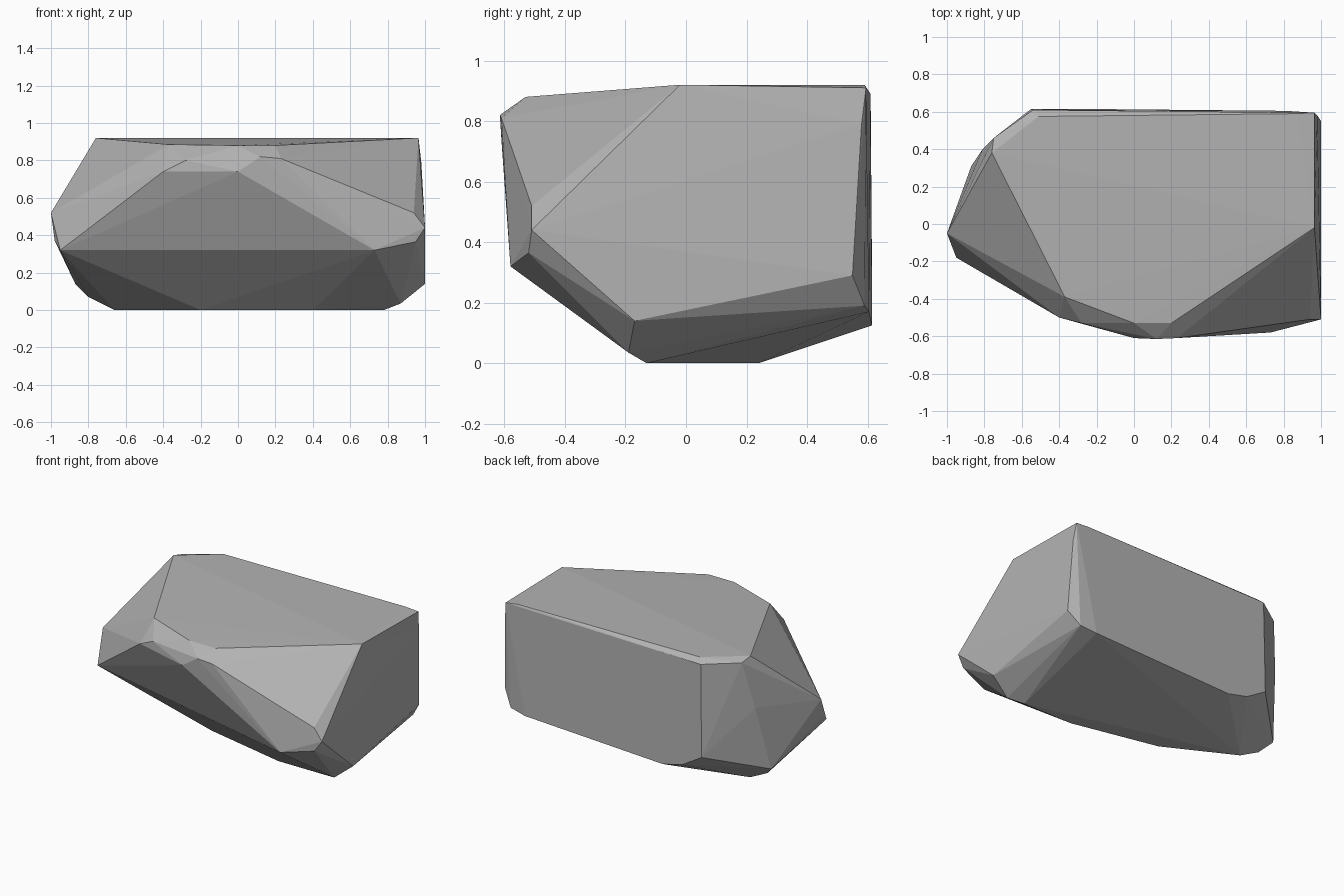
import bpy
import bmesh

# Remove the default cube if present
default_cube = bpy.data.objects.get("Cube")
if default_cube:
    bpy.data.objects.remove(default_cube, do_unlink=True)


def make_material(name, colour):
    material = bpy.data.materials.new(name)
    material.use_nodes = True
    material.diffuse_color = colour
    for node in material.node_tree.nodes:
        if node.type == "BSDF_PRINCIPLED":
            node.inputs["Base Color"].default_value = colour
    return material


def make_boulder(name, corner_groups, material):
    """Wrap a faceted convex shell around the named groups of corners."""
    shape = bmesh.new()
    for corners in corner_groups:
        for corner in corners:
            shape.verts.new(corner)
    hull = bmesh.ops.convex_hull(shape, input=shape.verts[:])
    unused = set(hull["geom_interior"]) | set(hull["geom_unused"])
    loose = [item for item in unused if isinstance(item, bmesh.types.BMVert)]
    bmesh.ops.delete(shape, geom=loose, context="VERTS")
    bmesh.ops.recalc_face_normals(shape, faces=shape.faces[:])
    for face in shape.faces:
        face.smooth = False
    mesh = bpy.data.meshes.new(name)
    shape.to_mesh(mesh)
    shape.free()
    mesh.materials.append(material)
    boulder = bpy.data.objects.new(name, mesh)
    bpy.context.collection.objects.link(boulder)
    return boulder


# Upper plateau rim, running round from the left shoulder
plateau = [
    (-.76, .38, .92), (-.75, .46, .9), (-.51, .575, .92), (.87, .59, .92),
    (.965, -.02, .92), (.2, -.53, .88), (0, -.53, .88), (-.37, -.39, .885),
]

# Worn front brow under the plateau
brow = [
    (-.4, -.5, .74), (-.28, -.53, .8), (0, -.61, .74),
    (.12, -.615, .82), (.23, -.61, .81),
]

# Steep end wall with its clipped front corner
end_wall = [
    (.965, .595, .91), (.98, .58, .79), (1, .55, .29), (1, -.17, .14),
    (1, -.51, .44), (.94, -.51, .52), (.95, -.52, .365), (.73, -.58, .32),
]

# Pointed opposite end
pointed_end = [
    (-1, -.05, .52), (-.98, -.08, .37), (-.95, -.18, .32), (-.81, .4, .58),
]

# Upper and lower edges of the back wall
back_wall = [
    (-.54, .61, .89), (-.55, .615, .25), (-.4, .615, .16),
    (-.25, .615, .125), (.81, .605, .17), (.93, .59, .19),
]

# Underside and the worn edges round its footprint
underside = [
    (-.66, .24, 0), (-.8, .25, .07), (-.87, .31, .14), (-.2, 0, 0),
    (.4, -.13, 0), (.78, -.13, 0), (.87, -.19, .035),
]

stone_grey = make_material("stone grey", (.45, .45, .45, 1))
make_boulder(
    "boulder",
    [plateau, brow, end_wall, pointed_end, back_wall, underside],
    stone_grey,
)
